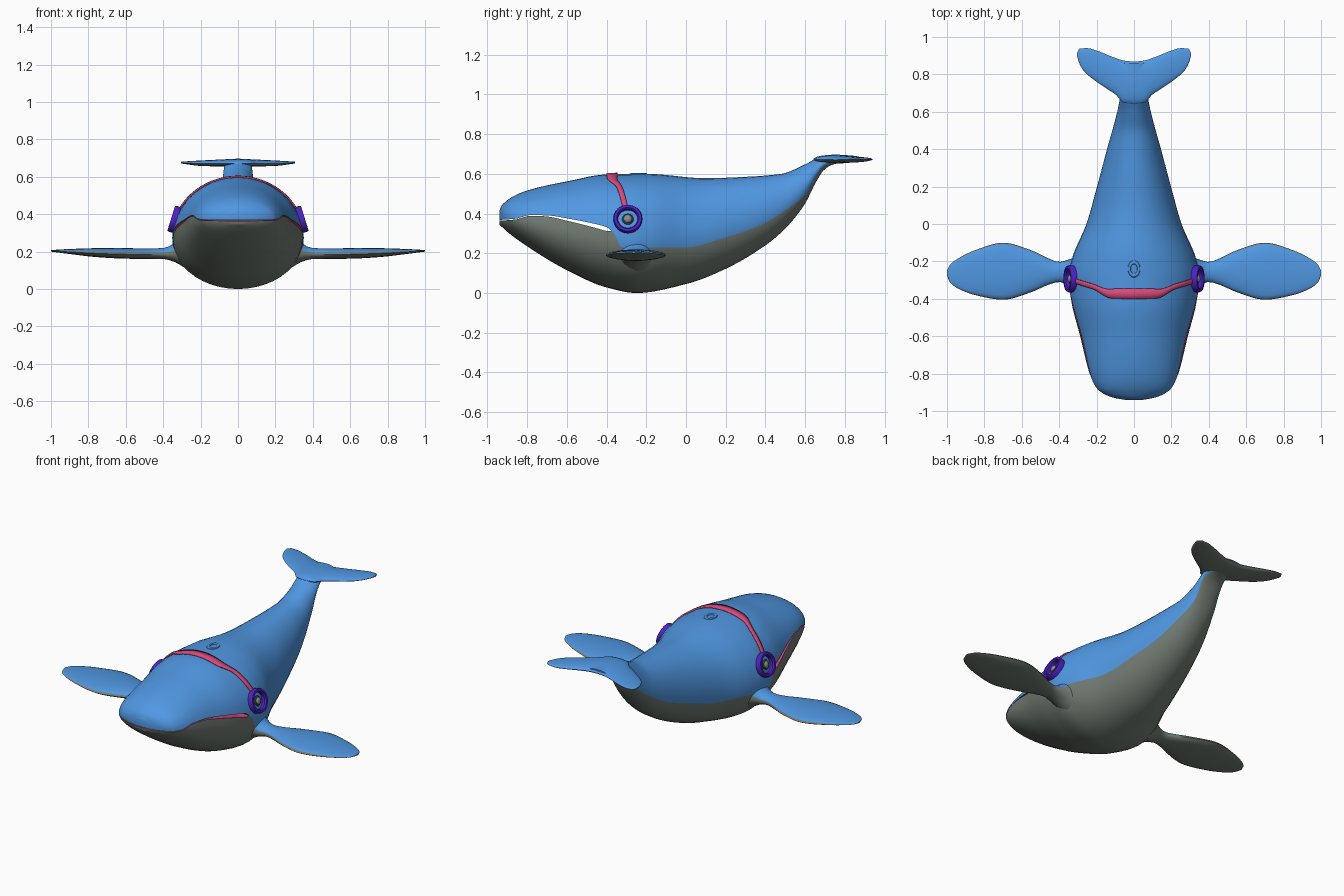
import bpy, bmesh, math
from mathutils import Vector

if "Cube" in bpy.data.objects:
    bpy.data.objects.remove(bpy.data.objects["Cube"])


def material(name, rgb):
    m = bpy.data.materials.new(name)
    m.diffuse_color = (*rgb, 1)
    m.use_nodes = True
    m.node_tree.nodes["Principled BSDF"].inputs["Base Color"].default_value = m.diffuse_color
    return m


BLUE = material("whale blue", (0.08, 0.31, 0.76))
GREY = material("belly grey green", (0.17, 0.205, 0.175))
PINK = material("strap pink", (0.68, 0.07, 0.20))
PURPLE = material("goggle purple", (0.075, 0.015, 0.55))
EYE = material("eye grey", (0.24, 0.27, 0.27))
DARK = material("eye rim dark", (0.03, 0.04, 0.05))


def curve(keys):
    """Monotone smooth interpolation through (x, value) keys."""
    xs, vs = zip(*keys)
    d = [(vs[i + 1] - vs[i]) / (xs[i + 1] - xs[i]) for i in range(len(xs) - 1)]
    m = [d[0]] + [2 * a * b / (a + b) if a * b > 0 else 0 for a, b in zip(d, d[1:])] + [d[-1]]

    def f(x):
        x = min(max(x, xs[0]), xs[-1])
        i = max(k for k in range(len(d)) if xs[k] <= x)
        h = xs[i + 1] - xs[i]
        t = (x - xs[i]) / h
        return ((2*t**3 - 3*t*t + 1) * vs[i] + (t**3 - 2*t*t + t) * h * m[i]
                + (3*t*t - 2*t**3) * vs[i + 1] + (t**3 - t*t) * h * m[i + 1])
    return f


def finish(bm, name, mats, angle=40):
    bmesh.ops.recalc_face_normals(bm, faces=bm.faces)
    me = bpy.data.meshes.new(name)
    bm.to_mesh(me)
    bm.free()
    ob = bpy.data.objects.new(name, me)
    bpy.context.collection.objects.link(ob)
    for m in mats:
        me.materials.append(m)
    bpy.ops.object.select_all(action='DESELECT')
    ob.select_set(True)
    bpy.context.view_layer.objects.active = ob
    bpy.ops.object.shade_smooth_by_angle(angle=math.radians(angle))
    return ob


def oval(c, hw, top, bot, a, off=0):
    zm = bot + 0.45 * (top - bot)
    s = math.sin(a)
    return (c + (hw + off) * math.cos(a), zm + ((top - zm if s > 0 else zm - bot) + off) * s)


def half_oval(c, hw, top, bot, seam, upper, n):
    """Oval arc above or below the colour seam."""
    zm = bot + 0.45 * (top - bot)
    s = seam - zm
    a = math.asin(max(-0.97, min(0.97, s / (top - zm if s > 0 else zm - bot))))
    b = math.pi - a if upper else -math.pi - a
    return [oval(c, hw, top, bot, a + (b - a) * i / n) for i in range(n + 1)]


def loft(name, sections, place, n=16, open_until=-9):
    """sections: (t, centre, half width, top, bottom, upper seam, lower seam)."""
    bm = bmesh.new()
    for upper in (True, False):
        rows = []
        for t, c, hw, top, bot, su, sl in sections:
            pts = half_oval(c, hw, top, bot, su if upper else sl, upper, n)
            rows.append([bm.verts.new(place(t, u, v)) for u, v in pts])
        for i in range(len(rows) - 1):
            r, q = rows[i], rows[i + 1]
            for j in range(n):
                bm.faces.new((r[j], r[j + 1], q[j + 1], q[j])).material_index = 0 if upper else 1
            if sections[i][0] < open_until:      # mouth lining
                bm.faces.new((r[0], r[n], q[n], q[0])).material_index = 2
        for r in (rows[0], rows[-1]):
            bm.faces.new(r).material_index = 0 if upper else 1
    bmesh.ops.remove_doubles(bm, verts=bm.verts, dist=0.0003)
    return finish(bm, name, [BLUE, GREY, PINK], 50)


# Body: side profile, plan width and colour seam (mouth line, then belly line)
top = curve([(-.94, .415), (-.925, .445), (-.85, .497), (-.75, .53), (-.6, .562), (-.4, .597),
             (-.2, .60), (.1, .578), (.3, .585), (.48, .60), (.6, .648), (.68, .687), (.75, .697), (.86, .69)])
bot = curve([(-.94, .345), (-.9, .308), (-.8, .235), (-.6, .115), (-.4, .028), (-.25, 0), (0, .045),
             (.2, .122), (.4, .24), (.5, .325), (.6, .45), (.65, .55), (.7, .625), (.75, .65), (.86, .665)])
wid = curve([(-.94, .05), (-.93, .105), (-.91, .158), (-.88, .198), (-.8, .237), (-.6, .288), (-.4, .338),
             (-.28, .352), (-.18, .33), (0, .255), (.2, .198), (.4, .145), (.6, .09), (.66, .078), (.86, .06)])
seam = curve([(-.94, .366), (-.86, .372), (-.78, .391), (-.7, .388), (-.6, .37), (-.4, .322), (-.37, .31),
              (-.32, .228), (0, .23), (.2, .28), (.37, .34), (.52, .43), (.6, .495), (.7, .64), (.86, .675)])
gap = curve([(-.94, .004), (-.75, .004), (-.6, .012), (-.4, .021), (-.375, 0), (.9, 0)])

sections = []
N = 160
for i in range(N + 1):
    y = -.94 + 1.8 * (i / N) ** 1.4
    g, s = gap(y) / 2, seam(y)
    sections.append((y, 0, wid(y), top(y), bot(y), s + g, s - g))
loft("whale_body", sections, lambda t, u, v: (u, t, v), 20, -.376)


# Fins: outline by front and back edge along x
def fin_sections(xs, front, back, ftop, fbot, share):
    out = []
    for x in xs:
        a = abs(x)
        f, b, t, d = front(a), back(a), ftop(a), fbot(a)
        s = d + (t - d) * share
        out.append((x, (f + b) / 2, (b - f) / 2, t, d, s, s))
    return out


front = curve([(.28, -.34), (.35, -.325), (.4, -.31), (.45, -.322), (.55, -.365), (.7, -.405),
               (.85, -.38), (.95, -.34), (.985, -.31), (1, -.275)])
back = curve([(.28, -.16), (.35, -.19), (.4, -.203), (.45, -.187), (.55, -.14), (.7, -.10),
              (.85, -.14), (.95, -.19), (.985, -.22), (1, -.25)])
ftop = curve([(.28, .30), (.34, .25), (.38, .222), (.45, .217), (.7, .219), (.9, .214), (1, .208)])
fbot = curve([(.28, .11), (.34, .145), (.4, .16), (.6, .162), (.75, .17), (.9, .187), (1, .20)])
for side, label in ((1, "right"), (-1, "left")):
    xs = [.28 + .72 * math.sin(i / 40 * math.pi / 2) for i in range(41)]
    loft(label + "_flipper", fin_sections(xs, front, back, ftop, fbot, .62),
         lambda t, u, v: (side * t, u, v), 10)

# Tail flukes
front = curve([(0, .64), (.06, .65), (.09, .685), (.14, .72), (.2, .76), (.27, .82), (.295, .865), (.305, .90)])
back = curve([(0, .868), (.05, .873), (.1, .888), (.2, .927), (.25, .94), (.29, .938), (.305, .915)])
ftop = curve([(0, .697), (.1, .692), (.2, .687), (.305, .681)])
fbot = curve([(0, .652), (.1, .655), (.2, .658), (.305, .671)])
xs = [.305 * math.sin(i / 30 * math.pi / 2) for i in range(-30, 31)]
loft("tail_flukes", fin_sections(xs, front, back, ftop, fbot, .45), lambda t, u, v: (t, u, v), 10)

# Goggle strap hugging the head
sy = curve([(0, -.373), (.35, -.372), (.62, -.335), (1, -.305)])
sw = curve([(0, .028), (.3, .026), (.6, .014), (1, .013)])
bm = bmesh.new()
rows = []
for i in range(-30, 31):
    k = i / 30
    row = []
    for e in (-1, 0, 1):
        y = sy(abs(k)) + e * sw(abs(k))
        x, z = oval(0, wid(y), top(y), bot(y), math.pi / 2 - k * 1.08, .003)
        row.append(bm.verts.new((x, y, z)))
    rows.append(row)
for r, q in zip(rows, rows[1:]):
    for j in range(2):
        bm.faces.new((r[j], r[j + 1], q[j + 1], q[j]))
strap = finish(bm, "goggle_strap", [PINK])
mod = strap.modifiers.new("thickness", 'SOLIDIFY')
mod.thickness = .009
mod.offset = 0

# Goggle rings and eyes, tilted slightly upward
RING = [(.05, -.03), (.07, -.03), (.073, .008), (.069, .02), (.056, .02), (.05, .012)]
for side, label in ((1, "right"), (-1, "left")):
    rot = Vector((side * .955, 0, .297)).to_track_quat('Z', 'Y')
    mid = Vector((side * .338, -.293, .372))
    bm = bmesh.new()
    loops = []
    for i in range(32):
        a = i / 32 * math.tau
        loops.append([bm.verts.new(mid + rot @ Vector((r * math.cos(a), r * math.sin(a), d))) for r, d in RING])
    for i in range(32):
        r, q = loops[i], loops[(i + 1) % 32]
        for j in range(len(RING)):
            k = (j + 1) % len(RING)
            bm.faces.new((r[j], r[k], q[k], q[j]))
    finish(bm, label + "_goggle", [PURPLE], 35)
    for part, radius, depth, mat in (("eye_rim", .029, .009, DARK), ("eye", .022, .017, EYE)):
        bm = bmesh.new()
        bmesh.ops.create_uvsphere(bm, u_segments=24, v_segments=12, radius=1)
        for v in bm.verts:
            v.co = mid + rot @ Vector((v.co.x * radius, v.co.y * radius, v.co.z * depth))
        finish(bm, label + "_" + part, [mat])

# Blowhole: low raised rim on the back
bpy.ops.mesh.primitive_torus_add(location=(0, -.24, .598), major_radius=.028, minor_radius=.009,
                                 major_segments=32, minor_segments=10)
hole = bpy.context.object
hole.name = "blowhole_rim"
hole.scale = (.9, 1.25, .7)
hole.data.materials.append(BLUE)
bpy.ops.object.shade_smooth_by_angle()
